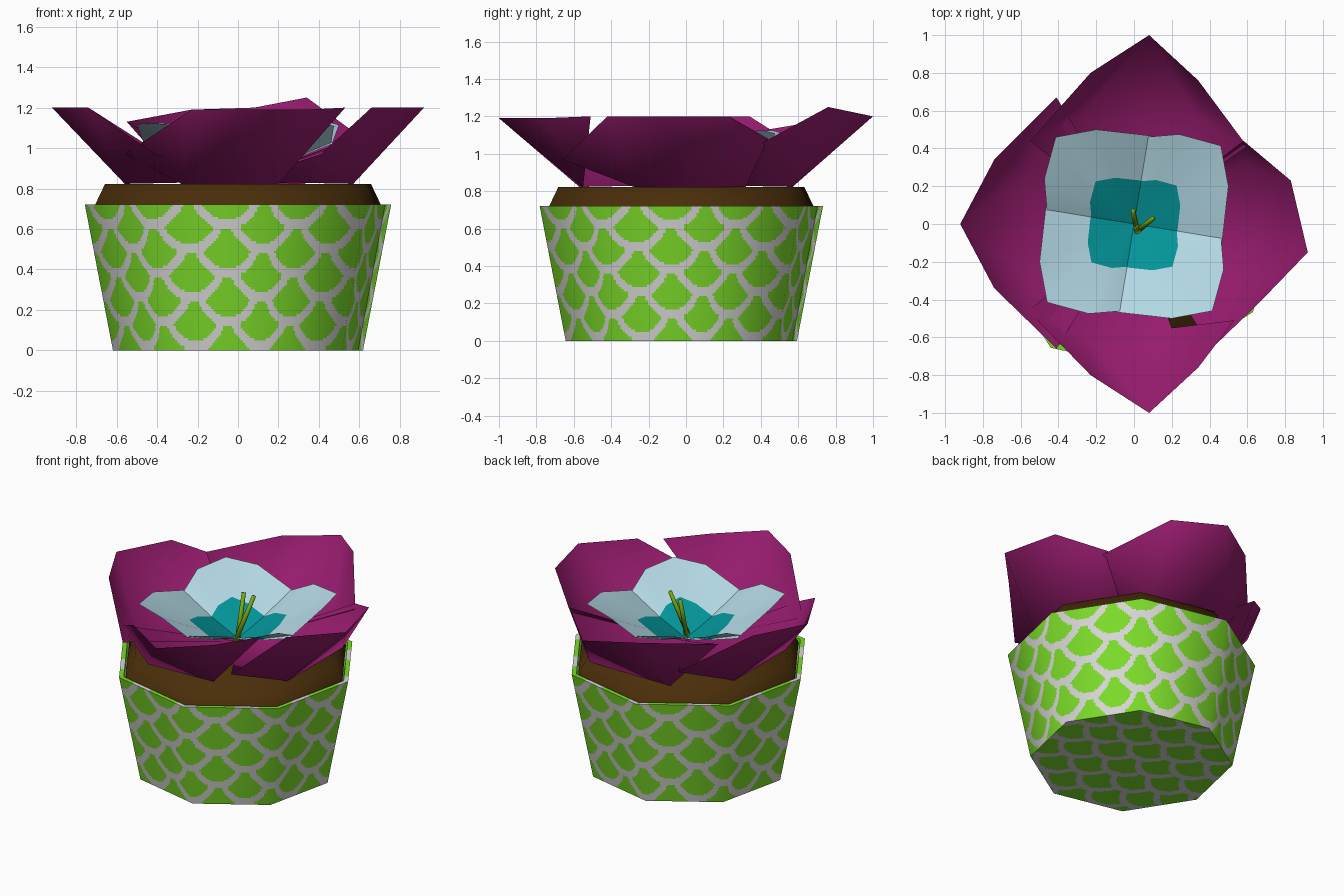
import bpy, bmesh, math
from mathutils import Vector, Matrix

if "Cube" in bpy.data.objects:
    bpy.data.objects.remove(bpy.data.objects["Cube"])


def material(name, rgb):
    m = bpy.data.materials.new(name)
    m.diffuse_color = (*rgb, 1)
    m.use_nodes = True
    m.node_tree.nodes["Principled BSDF"].inputs["Base Color"].default_value = m.diffuse_color
    return m


GREEN = material("leaf green glaze", (0.20, 0.71, 0.022))
GREY = material("pale grey glaze", (0.68, 0.68, 0.67))
SOIL = material("brown soil", (0.068, 0.027, 0.003))
MAGENTA = material("magenta petal", (0.30, 0.011, 0.15))
BLUE = material("pale blue petal", (0.45, 0.69, 0.78))
TEAL = material("teal heart", (0.001, 0.30, 0.32))
STAMEN = material("stamen green", (0.19, 0.40, 0.006))

CENTRE_Y = -0.025
TURN = math.radians(10)


def finish(name, bm, mats, smooth=True):
    bmesh.ops.remove_doubles(bm, verts=bm.verts, dist=1e-5)
    bmesh.ops.recalc_face_normals(bm, faces=bm.faces)
    for f in bm.faces:
        f.smooth = smooth
    me = bpy.data.meshes.new(name)
    bm.to_mesh(me)
    bm.free()
    for m in mats:
        me.materials.append(m)
    ob = bpy.data.objects.new(name, me)
    bpy.context.collection.objects.link(ob)
    return ob


def corner(k, r, z):
    a = TURN + k * math.pi / 4
    return Vector((r * math.cos(a), CENTRE_Y + r * math.sin(a), z))


# Fish scale rule: 1 on the border of the uppermost overlapping scale
def scale_border(u, v):
    top = math.ceil(v) + 2
    for j in range(top, top - 6, -1):
        if v > j:
            continue
        du = u - 0.5 * (j % 2)
        du -= round(du)
        d = math.hypot(du / 0.5, (j - v) / 2.02)
        if d <= 1:
            return 1 if d > 0.80 else 0
    return 1


# Octagonal pot: finely divided faces take the scale pattern
def build_pot():
    bm = bmesh.new()
    n = 44
    # (start radius, start z, end radius, end z, rows)
    bands = [(0.001, 0, 0.628, 0, 40), (0.628, 0, 0.769, 0.72, 60),
             (0.769, 0.72, 0.738, 0.72, 2), (0.738, 0.72, 0.718, 0.62, 7)]
    for r0, z0, r1, z1, rows in bands:
        for k in range(8):
            grid = []
            for j in range(rows + 1):
                t = j / rows
                r, z = r0 + (r1 - r0) * t, z0 + (z1 - z0) * t
                a, b = corner(k, r, z), corner(k + 1, r, z)
                grid.append([bm.verts.new(a.lerp(b, i / n)) for i in range(n + 1)])
            for j in range(rows):
                for i in range(n):
                    f = bm.faces.new((grid[j][i], grid[j][i + 1],
                                      grid[j + 1][i + 1], grid[j + 1][i]))
                    c = f.calc_center_median()
                    if z0 == z1 == 0:
                        u, v = c.x / 0.35, c.y / 0.12
                    else:
                        u, v = (k + (i + 0.5) / n) * 12 / 8, c.z / 0.12
                    f.material_index = scale_border(u, v)
    me = finish("pot", bm, [GREEN, GREY]).data
    # Round shading across the flat sides
    normals = [None] * len(me.loops)
    for p in me.polygons:
        for li in p.loop_indices:
            co = me.vertices[me.loops[li].vertex_index].co
            out = Vector((co.x, co.y - CENTRE_Y, 0)).normalized()
            if abs(p.normal.z) > 0.7:
                normals[li] = p.normal.copy()
            else:
                s = 1 if p.normal.dot(out) > 0 else -1
                normals[li] = (out * s + Vector((0, 0, p.normal.z))).normalized()
    me.normals_split_custom_set(normals)


# Soil: low octagonal mound
def build_soil():
    bm = bmesh.new()
    low = [bm.verts.new(corner(k, 0.727, 0.70)) for k in range(8)]
    high = [bm.verts.new(corner(k, 0.668, 0.822)) for k in range(8)]
    bm.faces.new(high)
    for k in range(8):
        m = (k + 1) % 8
        bm.faces.new((low[k], low[m], high[m], high[k]))
    finish("soil", bm, [SOIL])


# Outer petal: outline is side, shoulder, tip, shoulder, side
def outer_petal(name, base, outline, open_side=False):
    bm = bmesh.new()
    c = bm.verts.new((0, 0, 0.835))
    b1, b2 = [bm.verts.new(p) for p in base]
    s1, h1, tip, h2, s2 = [bm.verts.new(p) for p in outline]
    tris = [(c, b1, b2), (c, s1, b1), (b1, s1, h1), (b1, h1, tip),
            (b1, tip, b2), (b2, tip, h2), (b2, h2, s2)]
    if not open_side:
        tris.append((b2, s2, c))
    for tri in tris:
        bm.faces.new(tri)
    finish(name, bm, [MAGENTA])


# Inner petal: teal heart ring, pale blue outer ring
def inner_petal(name, quarter):
    rim = [(0.06, 0.46, 1.02), (0.24, 0.475, 1.11), (0.46, 0.415, 1.125),
           (0.50, 0.20, 1.115), (0.465, -0.11, 1.02)]
    rise = [0.42, 0.46, 0.53, 0.46, 0.42]
    rot = Matrix.Rotation(quarter * math.pi / 2, 3, 'Z')
    bm = bmesh.new()
    c = bm.verts.new((0, 0, 0.855))
    outer = [bm.verts.new(rot @ Vector(p)) for p in rim]
    inner = [bm.verts.new(rot @ Vector((x * 0.49, y * 0.49, 0.855 + (z - 0.855) * k)))
             for (x, y, z), k in zip(rim, rise)]
    for i in range(4):
        f = bm.faces.new((c, inner[i + 1], inner[i]))
        f.material_index = 1
        bm.faces.new((inner[i], inner[i + 1], outer[i + 1], outer[i]))
    finish(name, bm, [BLUE, TEAL])


def stamen(name, a, b):
    a, b = Vector(a), Vector(b)
    bm = bmesh.new()
    bmesh.ops.create_cone(bm, cap_ends=True, segments=6, radius1=0.016,
                          radius2=0.013, depth=(b - a).length)
    q = Vector((0, 0, 1)).rotation_difference(b - a).to_matrix().to_4x4()
    bmesh.ops.transform(bm, matrix=Matrix.Translation((a + b) / 2) @ q, verts=bm.verts)
    finish(name, bm, [STAMEN])


build_pot()
build_soil()

outer_petal("front_petal", [(-0.28, -0.57, 0.823), (0.20, -0.55, 0.823)],
            [(-0.56, -0.46, 0.97), (-0.23, -0.80, 1.19), (0.08, -1.0, 1.19),
             (0.34, -0.76, 1.19), (0.53, -0.51, 1.20)], open_side=True)
outer_petal("back_petal", [(0.33, 0.57, 0.823), (-0.28, 0.57, 0.823)],
            [(0.60, 0.41, 1.06), (0.34, 0.76, 1.25), (0.08, 1.0, 1.20),
             (-0.23, 0.80, 1.19), (-0.55, 0.44, 1.13)])
outer_petal("left_petal", [(-0.56, 0.28, 0.823), (-0.56, -0.28, 0.823)],
            [(-0.41, 0.67, 0.99), (-0.74, 0.34, 1.20), (-0.92, 0.0, 1.20),
             (-0.74, -0.34, 1.20), (-0.41, -0.66, 0.97)])
outer_petal("right_petal", [(0.57, -0.28, 0.823), (0.57, 0.32, 0.823)],
            [(0.41, -0.66, 0.97), (0.66, -0.42, 1.20), (0.92, -0.15, 1.20),
             (0.83, 0.23, 1.20), (0.58, 0.44, 1.08)])

for q, side in enumerate(("back_right", "back_left", "front_left", "front_right")):
    inner_petal(side + "_inner_petal", q)

stamen("long_stamen", (0.01, -0.045, 0.85), (0.10, 0.03, 1.16))
stamen("short_stamen", (0.015, -0.03, 0.85), (-0.005, 0.07, 1.14))
